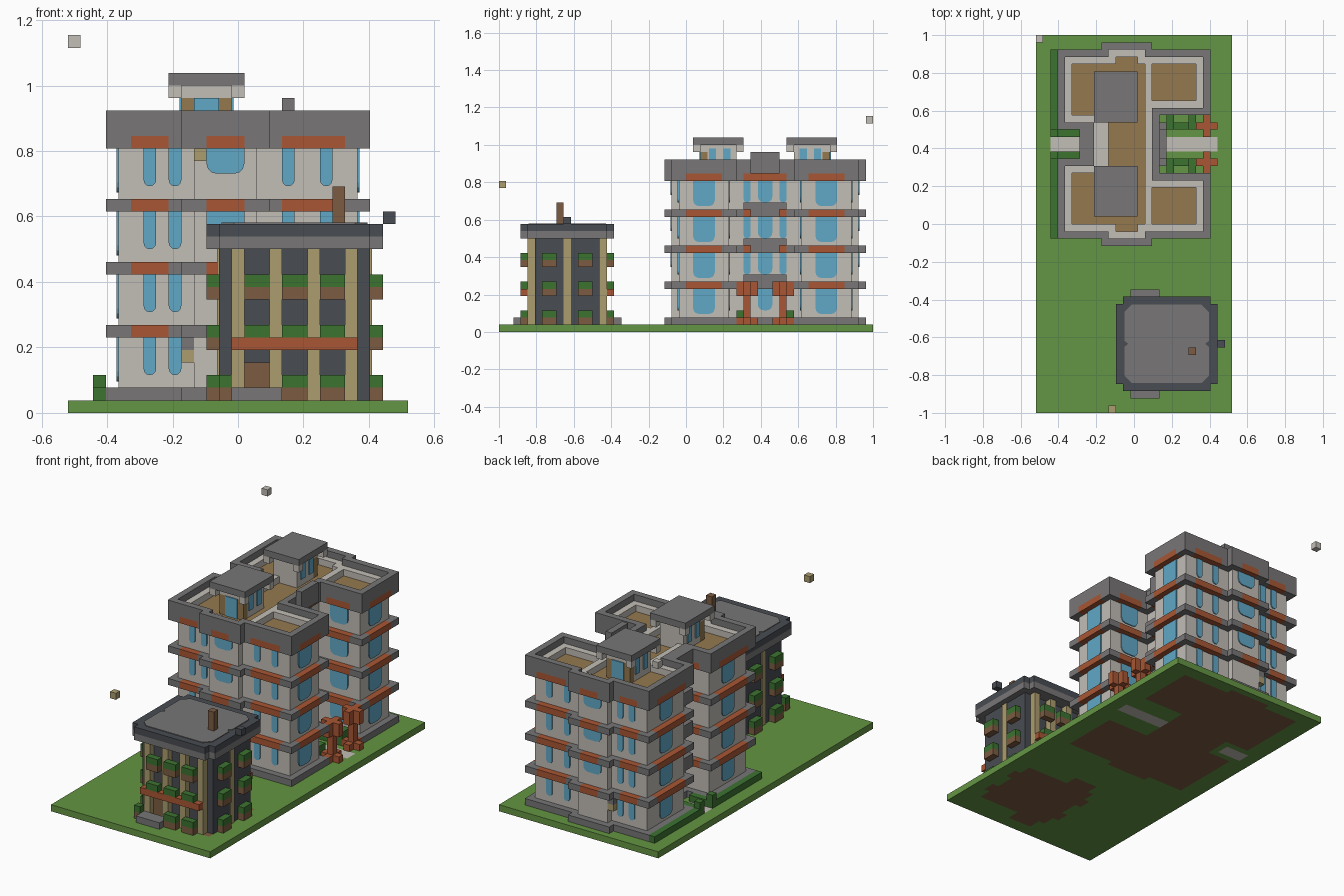
import bpy, bmesh, math
from mathutils import Vector

if "Cube" in bpy.data.objects:
    bpy.data.objects.remove(bpy.data.objects["Cube"])

V = 1 / 26                      # one block of the grid
ORIGIN = Vector((-13.5, -26, 0))


def material(name, rgb):
    m = bpy.data.materials.new(name)
    lin = [(c / 255 / 12.92) if c < 11 else ((c / 255 + 0.055) / 1.055) ** 2.4 for c in rgb]
    m.diffuse_color = (*lin, 1)
    m.use_nodes = True
    m.node_tree.nodes["Principled BSDF"].inputs["Base Color"].default_value = (*lin, 1)
    return m


GRASS = material("grass", (100, 149, 67))
WHITE = material("pale wall", (194, 189, 182))
GREY = material("grey stone", (120, 118, 118))
BRICK = material("orange brick", (168, 86, 52))
GLASS = material("blue glass", (97, 168, 198))
TAN = material("tan stone", (172, 157, 112))
OCHRE = material("ochre roof", (148, 121, 78))
SLATE = material("dark slate", (72, 76, 82))
WOOD = material("brown wood", (124, 92, 66))
LEAF = material("dark leaves", (60, 114, 48))


def finish(name, bm, mat):
    mesh = bpy.data.meshes.new(name)
    bm.to_mesh(mesh)
    bm.free()
    mesh.materials.append(mat)
    bpy.context.collection.objects.link(bpy.data.objects.new(name, mesh))


def box(i0, i1, j0, j1, k0=0, k1=1):
    return {(i, j, k) for i in range(i0, i1) for j in range(j0, j1) for k in range(k0, k1)}


def lift(flat, k0, k1):
    return {(i, j, k) for i, j, _ in flat for k in range(k0, k1)}


def both(cells):
    """Add the copy mirrored about the middle of the large building."""
    return cells | {(i, 73 - j, k) for i, j, k in cells}


def blocks(name, mat, cells):
    """Skin of a set of grid blocks, with flat areas merged."""
    bm = bmesh.new()
    for c in cells:
        for a in range(3):
            for s in (-1, 1):
                n = list(c)
                n[a] += s
                if tuple(n) in cells:
                    continue
                p = Vector(c)
                p[a] += s > 0
                u, w = Vector(), Vector()
                u[(a + 1) % 3] = w[(a + 2) % 3] = 1
                quad = [p, p + u, p + u + w, p + w]
                if s < 0:
                    quad.reverse()
                bm.faces.new([bm.verts.new((q + ORIGIN) * V) for q in quad])
    bmesh.ops.remove_doubles(bm, verts=bm.verts, dist=0.001)
    bmesh.ops.dissolve_limit(bm, angle_limit=0.02, verts=bm.verts, edges=bm.edges)
    finish(name, bm, mat)


def panes(name, mat, specs, depth=0.15, rounded=True):
    """Thin upright plates: (axis, wall position, side, from, to, bottom, top)."""
    bm = bmesh.new()
    for axis, pos, side, a, b, z0, z1 in specs:
        r = min(0.8, (b - a) / 2) if rounded else 0
        pts = [(b, z1), (a, z1)]
        for cx, start in ((a + r, math.pi), (b - r, 1.5 * math.pi)):
            for t in range(4 if r else 1):
                g = start + t * math.pi / 6
                pts.append((cx + r * math.cos(g), z0 + r + r * math.sin(g)))
        rings = []
        for d in (pos, pos + side * depth):
            rings.append([bm.verts.new((Vector((d, u, z) if axis == "x" else (u, d, z)) + ORIGIN) * V)
                          for u, z in pts])
        bm.faces.new(rings[0])
        bm.faces.new(rings[1])
        for n in range(len(pts)):
            m = (n + 1) % len(pts)
            if (pts[n][0] - pts[m][0]) ** 2 + (pts[n][1] - pts[m][1]) ** 2 > 1e-6:
                bm.faces.new((rings[0][n], rings[0][m], rings[1][m], rings[1][n]))
    bmesh.ops.recalc_face_normals(bm, faces=bm.faces)
    finish(name, bm, mat)


# Footprint of the large building: two wings, a link and two shallow bays
plan = both(box(4, 23, 25, 32) | box(4, 8, 32, 34) | box(10, 15, 24, 25)) | box(8, 16, 32, 42)
AROUND = [(x, y) for x in (-1, 0, 1) for y in (-1, 0, 1)]
grown = {(i + x, j + y, 0) for i, j, _ in plan for x, y in AROUND}
inner = {c for c in plan if all((c[0] + x, c[1] + y, 0) in plan for x, y in AROUND)}
ring, rim = grown - plan, plan - inner

# Ground slab with footings and paths
house_foot = box(12, 24, 4, 15) | box(13, 17, 2, 17) | box(11, 25, 6, 8) | box(11, 25, 11, 13)
paths = (box(17, 25, 36, 38) | box(2, 6, 36, 38)) - grown
footing = grown | house_foot
blocks("lawn", GRASS, box(0, 27, 0, 52) - footing - paths)
blocks("footings", WOOD, footing)
blocks("paths", WHITE, paths)

# Large building walls, plinth, bands, parapet and roof
blocks("main_walls", WHITE, lift(plan, 1, 21) | lift(rim, 21, 23)
       | both(box(15, 16, 26, 31, 21, 23)) | box(9, 10, 32, 42, 21, 23))
blocks("main_roof", OCHRE, lift(inner, 21, 22) - box(15, 16, 26, 31, 21, 23)
       - box(15, 16, 43, 48, 21, 23) - box(9, 10, 32, 42, 21, 23))
blocks("plinth", GREY, lift(ring, 1, 2))
blocks("parapet", GREY, lift(ring, 22, 24))
brick = {(i, j, k) for i, j, k in ring
         if {(i - 2, j, 0), (i + 2, j, 0)} <= ring or {(i, j - 2, 0), (i, j + 2, 0)} <= ring}
for n, k in enumerate((6, 11, 16, 21)):
    blocks(f"brick_band_{n + 1}", BRICK, lift(brick, k, k + 1))
    blocks(f"band_corners_{n + 1}", GREY, lift(ring - brick, k, k + 1))

# Balconies on the link
balcony = box(16, 18, 35, 39, 22, 24) | box(17, 18, 35, 39, 24, 25) | box(6, 8, 35, 39, 22, 24)
for k in (7, 12, 17):
    balcony |= box(16, 18, 34, 40, k, k + 1) | box(17, 18, 35, 39, k - 1, k)
    balcony |= box(6, 8, 35, 39, k - 1, k + 1)
blocks("balconies", GREY, balcony)

# Windows, repeated on every floor and on both wings
glass = []
for floor, top in enumerate((6, 11, 16, 21)):
    for a in (6, 8, 17, 20):
        glass += [("y", 25, -1, a, a + 1, top - 3, top), ("y", 49, 1, a, a + 1, top - 3, top)]
    if floor:
        glass += [("y", 24, -1, 11, 14, top - 2, top), ("y", 50, 1, 11, 14, top - 2, top)]
    for a in (27, 44):
        glass.append(("x", 23, 1, a, a + 3, top - 3.5, top))
    for a in (28, 43):
        glass.append(("x", 4, -1, a, a + 3, top - 3.5, top))
    glass += [("y", 32, 1, 18, 21, top - 3, top), ("y", 42, -1, 18, 21, top - 3, top)]
    for a, b in ((34, 35), (36, 38), (39, 40)):
        glass.append(("x", 16, 1, a, b, top - 3, top))
    glass.append(("x", 8, -1, 36, 38, top - 3, top))
panes("main_windows", GLASS, glass)

# Roof towers
posts = both(box(9, 10, 28, 29, 22, 25) | box(12, 13, 28, 29, 22, 25))
corners = set()
for i in (8, 13):
    for j in (27, 33):
        corners |= box(i, i + 1, j, j + 1, 25, 26)
blocks("tower_walls", WHITE, both(box(9, 13, 28, 33, 22, 26) | corners) - posts)
blocks("tower_posts", OCHRE, posts)
blocks("tower_caps", GREY, both(box(8, 14, 27, 34, 26, 27)))
tower_glass = [("y", 28, -1, 10, 12, 22, 25), ("y", 46, 1, 10, 12, 22, 25)]
for j in (29.2, 31.2, 41.8, 43.8):
    tower_glass += [("x", 13, 1, j, j + 1, 23, 25.5), ("x", 9, -1, j, j + 1, 23, 25.5)]
panes("tower_windows", GLASS, tower_glass, rounded=False)

# Wall lamps beside the bays
blocks("wall_lamps", TAN, both(box(9, 10, 24, 25, 4, 5)))
blocks("lamp_hoods", GREY, both(box(9, 10, 24, 25, 5, 6)))

# Brick gate posts with cross-shaped heads
gate = box(23, 24, 34, 35, 1, 7)
for k in (1, 5, 6):
    gate |= box(22, 25, 34, 35, k, k + 1) | box(23, 24, 33, 36, k, k + 1)
blocks("gate_posts", BRICK, both(gate))

# Hedges around the large building
side_hedge = box(2, 3, 24, 36, 1, 2) | box(3, 6, 35, 36, 1, 2) | box(2, 3, 35, 36, 2, 3)
court = box(17, 22, 34, 35, 1, 2) | box(18, 19, 33, 35, 1, 3) | box(21, 22, 33, 35, 1, 3)
blocks("hedges", LEAF, both(side_hedge | court) - lift(ring, 1, 2))

# Small house: body, pilasters, roof
blocks("house_body", SLATE, box(12, 24, 5, 14, 1, 13))
columns = set()
for i in (13, 16, 19, 22):
    columns |= box(i, i + 1, 4, 5, 1, 13) | box(i, i + 1, 14, 15, 1, 13)
blocks("house_columns", TAN, columns)
panes("side_columns", TAN, [("x", 24, 1, 9, 10, 1, 13), ("x", 12, -1, 9, 10, 1, 13)], rounded=False)
eaves = box(12, 24, 3, 16) | box(11, 25, 4, 15)
blocks("house_cornice", GREY, lift(eaves, 13, 14))
blocks("house_roof_edge", SLATE, lift(eaves, 14, 15))

# Grey roof surface with clipped corners and a nick in each side
bm = bmesh.new()
quarter = [(5.8, 0.4), (5.8, 4.4), (4.8, 5.4)]
right = [(5.3, 0)] + quarter
outline = right + [(-x, y) for x, y in reversed(right)]
outline += [(-x, -y) for x, y in quarter] + [(x, -y) for x, y in reversed(quarter)]
top = bm.faces.new([bm.verts.new((Vector((18 + x, 9.5 + y, 15)) + ORIGIN) * V) for x, y in outline])
lid = bmesh.ops.extrude_face_region(bm, geom=[top])
bmesh.ops.translate(bm, vec=(0, 0, 0.004), verts=[g for g in lid["geom"] if isinstance(g, bmesh.types.BMVert)])
bmesh.ops.recalc_face_normals(bm, faces=bm.faces)
finish("house_roof", bm, GREY)

blocks("chimney", WOOD, box(21, 22, 8, 9, 15, 18))
blocks("roof_vent", SLATE, box(25, 26, 9, 10, 15, 16))

# Doors, steps and brick canopies
blocks("steps", GREY, box(13, 17, 2, 4, 1, 2) | box(13, 17, 15, 17, 1, 2))
panes("house_doors", WOOD, [("y", 5, -1, 14, 16, 1, 4), ("y", 14, 1, 14, 16, 1, 4)], rounded=False)
blocks("canopies", BRICK, box(13, 23, 3, 4, 5, 6) | box(13, 23, 15, 16, 5, 6))

# Window boxes with plants on all sides
boxes, plants = set(), set()
for k in (1, 5, 9):
    spots = box(11, 12, 6, 8) | box(11, 12, 11, 13) | box(24, 25, 6, 8) | box(24, 25, 11, 13)
    for i in (14, 17, 20):
        if k > 1 or i > 14:
            spots |= box(i, i + 2, 3, 4) | box(i, i + 2, 15, 16)
    if k == 1:
        spots |= box(12, 13, 3, 4) | box(12, 13, 15, 16)
    boxes |= lift(spots, k, k + 1)
    plants |= lift(spots, k + 1, k + 2)
canopy = box(13, 23, 3, 4, 5, 6) | box(13, 23, 15, 16, 5, 6)
blocks("window_boxes", WOOD, boxes - canopy)
blocks("window_plants", LEAF, plants)

# Two loose floating blocks
blocks("floating_pale_block", WHITE, box(0, 1, 51, 52, 29, 30))
blocks("floating_tan_block", TAN, box(10, 11, 0, 1, 20, 21))
